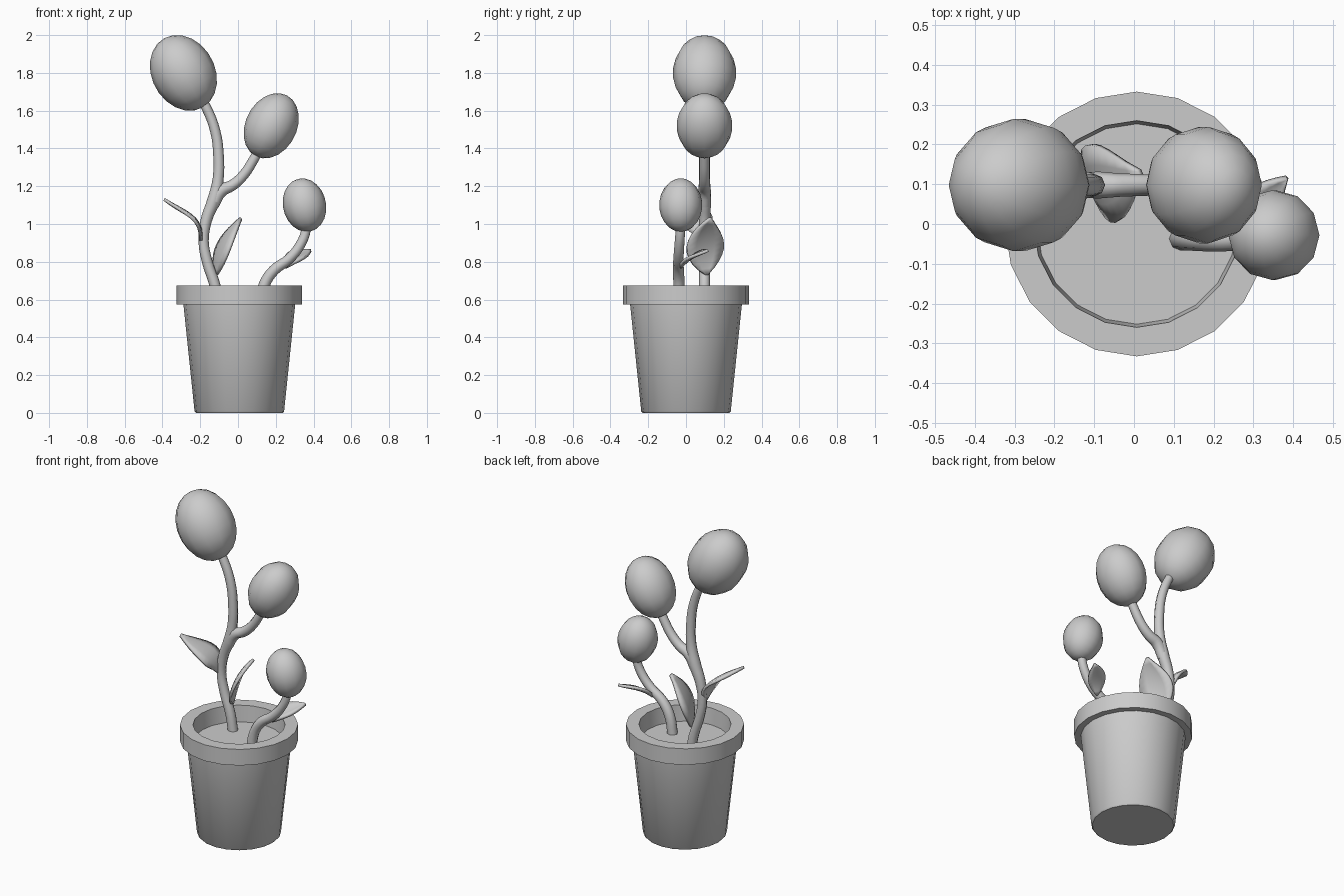
import bpy, bmesh, math
from mathutils import Vector, Matrix

if "Cube" in bpy.data.objects:
    bpy.data.objects.remove(bpy.data.objects["Cube"])


def finish(bm, name, angle=35):
    bmesh.ops.recalc_face_normals(bm, faces=bm.faces)
    me = bpy.data.meshes.new(name)
    bm.to_mesh(me)
    bm.free()
    ob = bpy.data.objects.new(name, me)
    bpy.context.collection.objects.link(ob)
    smooth(ob, angle)
    return ob


def smooth(ob, angle):
    bpy.ops.object.select_all(action='DESELECT')
    ob.select_set(True)
    bpy.context.view_layer.objects.active = ob
    bpy.ops.object.shade_smooth_by_angle(angle=math.radians(angle))


def lathe(name, profile, centre, sides=20):
    bm = bmesh.new()
    vs = [bm.verts.new((r, 0, z)) for r, z in profile]
    es = [bm.edges.new(p) for p in zip(vs, vs[1:])]
    bmesh.ops.spin(bm, geom=vs + es, cent=(0, 0, 0), axis=(0, 0, 1),
                   angle=2 * math.pi, steps=sides)
    bmesh.ops.remove_doubles(bm, verts=bm.verts, dist=1e-4)
    bmesh.ops.translate(bm, verts=bm.verts, vec=centre)
    return finish(bm, name)


def stem(name, points, radii):
    cu = bpy.data.curves.new(name, 'CURVE')
    cu.dimensions = '3D'
    cu.bevel_depth = 1
    cu.bevel_resolution = 2
    cu.resolution_u = 4
    cu.use_fill_caps = True
    sp = cu.splines.new('BEZIER')
    sp.bezier_points.add(len(points) - 1)
    for bp, co, r in zip(sp.bezier_points, points, radii):
        bp.co, bp.radius = co, r
        bp.handle_left_type = bp.handle_right_type = 'AUTO'
    ob = bpy.data.objects.new(name, cu)
    bpy.context.collection.objects.link(ob)
    bpy.ops.object.select_all(action='DESELECT')
    ob.select_set(True)
    bpy.context.view_layer.objects.active = ob
    bpy.ops.object.convert(target='MESH')
    smooth(bpy.context.object, 60)


def bud(name, centre, radii, tilt):
    bm = bmesh.new()
    m = (Matrix.Translation(centre) @ Matrix.Rotation(math.radians(tilt), 4, 'Y')
         @ Matrix.Diagonal((*radii, 1)))
    bmesh.ops.create_uvsphere(bm, u_segments=12, v_segments=11, radius=1, matrix=m)
    finish(bm, name, 60)


def leaf(name, path, across, half, cup):
    # path: four points of a cubic through base, two thirds and tip
    p = [Vector(q) for q in path]

    def at(t):
        out = Vector()
        for i in range(4):
            w = 1
            for j in range(4):
                if j != i:
                    w *= (3 * t - j) / (i - j)
            out += p[i] * w
        return out

    n, cols = 10, (-1, -.5, 0, .5, 1)
    bm = bmesh.new()
    rows = []
    for i in range(n + 1):
        t = i / n
        tan = (at(t + .01) - at(t - .01)).normalized()
        w = Vector(across)
        w = (w - w.dot(tan) * tan).normalized()
        up = tan.cross(w)
        r = half * max(.04, math.sin(math.pi * t ** .9)) ** .85
        rows.append([bm.verts.new(at(t) + w * r * s + up * cup * s * s * r / half)
                     for s in cols])
    for a, b in zip(rows, rows[1:]):
        for k in range(len(cols) - 1):
            bm.faces.new((a[k], a[k + 1], b[k + 1], b[k]))
    ob = finish(bm, name, 60)
    so = ob.modifiers.new("thickness", 'SOLIDIFY')
    so.thickness, so.offset = .016, 0


# pot and soil
C = (.007, 0, 0)
lathe("pot", [(0, 0), (.23, 0), (.237, .008), (.296, .575), (.333, .575),
              (.333, .675), (.26, .675), (.25, .55), (0, .55)], C)
lathe("soil", [(0, .575), (.252, .575)], C)

# stems
Y = .098
stem("main_stem",
     [(-.10, Y, .55), (-.122, Y, .675), (-.163, Y, .80), (-.182, Y, .91), (-.168, Y, 1.02),
      (-.127, Y, 1.13), (-.105, Y, 1.24), (-.103, Y, 1.36), (-.12, Y, 1.49),
      (-.17, Y, 1.62), (-.22, Y, 1.70)],
     [.029, .029, .028, .027, .03, .035, .029, .028, .027, .026, .025])
stem("side_branch",
     [(-.13, Y, 1.10), (-.09, Y, 1.175), (-.03, Y, 1.205), (.03, Y, 1.26),
      (.085, Y, 1.345), (.125, Y, 1.42)],
     [.03, .034, .029, .027, .026, .025])
stem("small_stem",
     [(.115, -.037, .55), (.14, -.037, .68), (.19, -.04, .755), (.27, -.04, .815),
      (.33, -.035, .89), (.36, -.03, .97), (.36, -.03, 1.02)],
     [.03, .03, .029, .027, .026, .025, .024])

# buds
bud("tall_bud", (-.289, Y, 1.80), (.167, .168, .21), -29)
bud("middle_bud", (.176, Y, 1.52), (.136, .148, .181), 27)
bud("small_bud", (.352, -.028, 1.10), (.114, .114, .143), -13)

# leaves
leaf("left_leaf", [(-.195, .085, .91), (-.215, .065, 1.01), (-.285, .03, 1.07),
                   (-.39, -.01, 1.13)], (0, 1, 0), .085, .01)
leaf("right_leaf", [(-.115, .11, .73), (-.10, .10, .84), (-.055, .105, .94),
                    (.015, .13, 1.03)], (-.35, .93, 0), .103, -.01)
leaf("small_leaf", [(.25, -.03, .77), (.29, .02, .815), (.335, .07, .84),
                    (.385, .115, .86)], (-.77, .56, .31), .05, .008)
